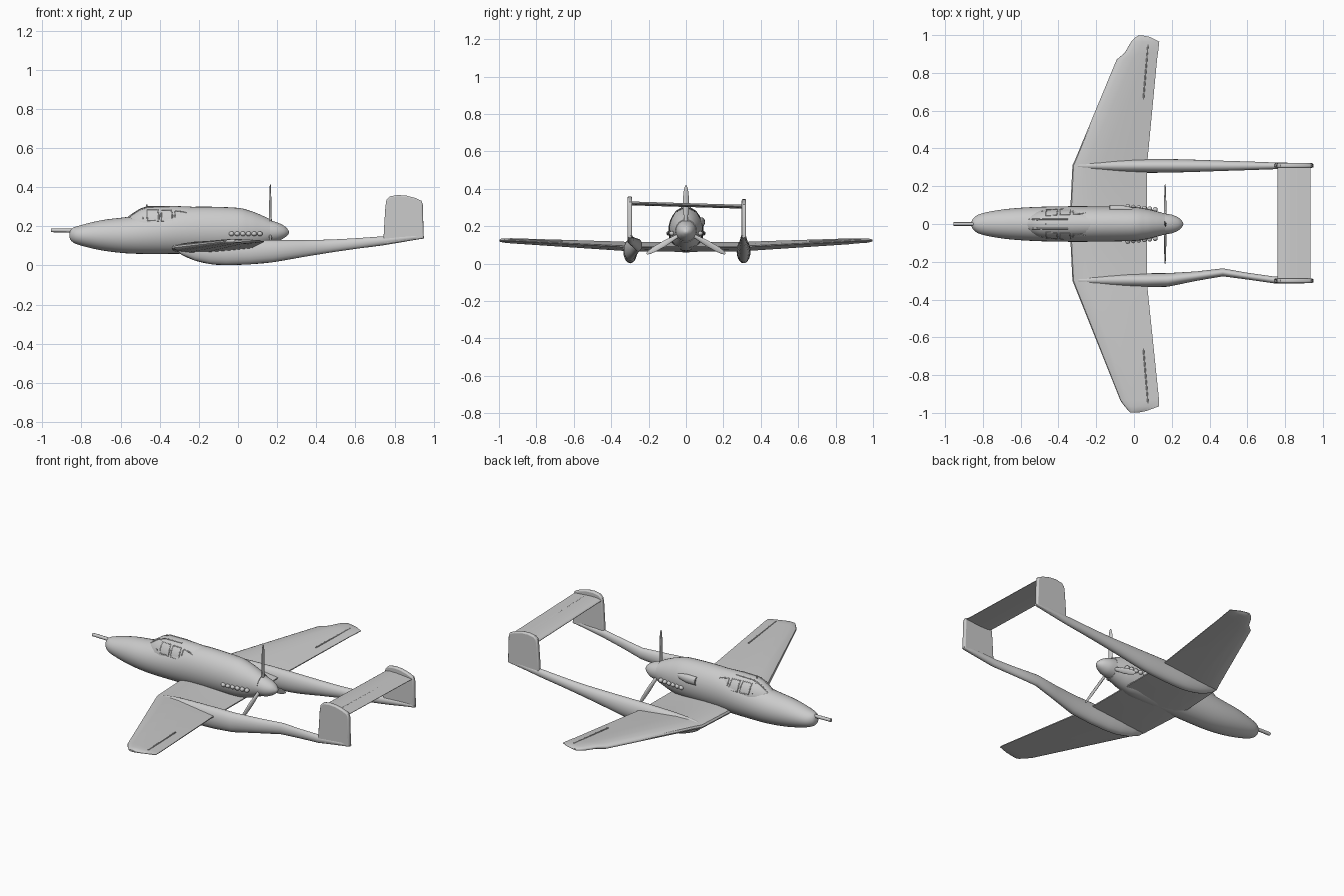
import bpy, bmesh, math
from mathutils import Vector, Matrix

if "Cube" in bpy.data.objects:
    bpy.data.objects.remove(bpy.data.objects["Cube"])


def finish(name, bm, angle=35):
    bmesh.ops.recalc_face_normals(bm, faces=bm.faces)
    me = bpy.data.meshes.new(name)
    bm.to_mesh(me)
    bm.free()
    ob = bpy.data.objects.new(name, me)
    bpy.context.collection.objects.link(ob)
    bpy.ops.object.select_all(action='DESELECT')
    ob.select_set(True)
    bpy.context.view_layer.objects.active = ob
    bpy.ops.object.shade_smooth_by_angle(angle=math.radians(angle))
    return ob


def loft(name, rings, angle=35):
    bm = bmesh.new()
    vs = [[bm.verts.new(p) for p in r] for r in rings]
    n = len(rings[0])
    for a, b in zip(vs, vs[1:]):
        for i in range(n):
            bm.faces.new((a[i], a[(i + 1) % n], b[(i + 1) % n], b[i]))
    bm.faces.new(vs[0])
    bm.faces.new(vs[-1][::-1])
    return finish(name, bm, angle)


def smooth(rows, steps=5):
    """Catmull-Rom interpolation of section rows."""
    out = []
    for i in range(len(rows) - 1):
        p = [rows[max(i - 1, 0)], rows[i], rows[i + 1], rows[min(i + 2, len(rows) - 1)]]
        for s in range(steps):
            t = s / steps
            out.append([0.5 * (2 * b + (c - a) * t + (2 * a - 5 * b + 4 * c - d) * t * t
                               + (3 * b - a - 3 * c + d) * t ** 3) for a, b, c, d in zip(*p)])
    return out + [list(rows[-1])]


def body(name, rows, n=32):
    """rows: x, centre y, half width, bottom z, top z."""
    rings = []
    for x, cy, w, lo, hi in rows:
        rings.append([(x, cy + w * math.cos(2 * math.pi * i / n),
                       (lo + hi) / 2 + (hi - lo) / 2 * math.sin(2 * math.pi * i / n)) for i in range(n)])
    return loft(name, rings, 50)


def tube(name, pts, r, closed=False):
    cu = bpy.data.curves.new(name, 'CURVE')
    cu.dimensions = '3D'
    cu.bevel_depth = r
    cu.bevel_resolution = 2
    cu.use_fill_caps = True
    sp = cu.splines.new('POLY')
    sp.points.add(len(pts) - 1)
    for q, p in zip(sp.points, pts):
        q.co = (*p, 1)
    sp.use_cyclic_u = closed
    ob = bpy.data.objects.new(name, cu)
    bpy.context.collection.objects.link(ob)
    return ob


def ellipsoid(name, loc, size):
    bm = bmesh.new()
    bmesh.ops.create_uvsphere(bm, u_segments=16, v_segments=10, radius=1,
                              matrix=Matrix.Translation(loc) @ Matrix.Diagonal((*size, 1)))
    return finish(name, bm, 60)


# fuselage, gun, spinner
body("fuselage", smooth([
    (-.862, 0, .004, .15, .16), (-.85, 0, .031, .124, .188), (-.806, 0, .056, .103, .205),
    (-.694, 0, .077, .077, .232), (-.566, 0, .088, .062, .248), (-.42, 0, .093, .059, .272),
    (-.25, 0, .094, .061, .299), (-.02, 0, .09, .068, .296), (.06, 0, .081, .08, .28),
    (.12, 0, .067, .098, .257), (.163, 0, .056, .115, .236)]))
tube("nose_gun", [(-.955, 0, .18), (-.8, 0, .178)], .01)
body("spinner", smooth([(.155, 0, .056, .117, .233), (.2, 0, .049, .124, .22), (.235, 0, .034, .14, .203),
                        (.255, 0, .015, .157, .184), (.261, 0, .002, .168, .172)]))

# canopy with window frames lying on its surface
canopy = [(-.575, .03, .24), (-.54, .055, .266), (-.5, .072, .291), (-.46, .079, .304),
          (-.35, .082, .305), (-.25, .079, .301), (-.18, .066, .296)]
body("canopy", [(x, 0, w, .4 - t, t) for x, w, t in canopy])


def canopy_y(x, z):
    for (x0, w0, t0), (x1, w1, t1) in zip(canopy, canopy[1:]):
        if x0 <= x <= x1:
            f = (x - x0) / (x1 - x0)
            w, h = w0 + (w1 - w0) * f, t0 + (t1 - t0) * f - .2
            return w * math.sqrt(max(0, 1 - ((z - .2) / h) ** 2))


windows = {
    "windscreen": [(-.555, .246), (-.51, .28), (-.48, .29), (-.485, .24)],
    "front_window": [(-.465, .285), (-.41, .285), (-.405, .255), (-.405, .228), (-.462, .23), (-.465, .255)],
    "rear_window": [(-.392, .284), (-.34, .283), (-.336, .255), (-.336, .227), (-.39, .228), (-.392, .255)],
    "tail_window": [(-.32, .28), (-.28, .275), (-.25, .265), (-.234, .252), (-.25, .238), (-.28, .229),
                    (-.32, .228), (-.323, .255)]}
for side in (-1, 1):
    for nm, pts in windows.items():
        tube(nm + "_frame", [(x, side * canopy_y(x, z), z) for x, z in pts], .0035, True)
    tube("roof_frame", [(x, side * .025, .2 + (t - .2) * math.sqrt(1 - (.025 / w) ** 2))
                        for x, w, t in canopy[1:5]], .003)
tube("canopy_mast", [(-.467, 0, .29), (-.467, 0, .311)], .004)

# exhaust stubs and side air intake
for side in (-1, 1):
    for i in range(6):
        x = -.033 + i * .029
        ellipsoid("exhaust_stub", (x, side * (.091 - i * .003), .162), (.0135, .014, .012))
scoop = [(-.125, .082, .024), (-.07, .082, .025), (-.02, .078, .017), (.02, .07, .006)]
body("air_intake", [(x, y, r * .75, .222 - r, .222 + r) for x, y, r in scoop], 20)
tube("intake_lip", [(-.126, .082 + .017 * math.cos(a * math.pi / 8), .222 + .023 * math.sin(a * math.pi / 8))
                    for a in range(16)], .003, True)

# propeller
for k in range(3):
    turn = Matrix.Translation((.165, 0, .174)) @ Matrix.Rotation(k * math.tau / 3, 4, 'X')
    rings = []
    for r, chord, th in [(.02, .009, .008), (.07, .011, .007), (.13, .016, .005), (.19, .015, .004),
                         (.225, .011, .003), (.243, .004, .002)]:
        spin = Matrix.Rotation(.35 - r, 4, 'Z')
        rings.append([turn @ spin @ Vector((th * math.cos(a * math.pi / 6), chord * math.sin(a * math.pi / 6), r))
                      for a in range(12)])
    loft("propeller_blade", rings, 50)

# wing, with uneven tips
airfoil = [(0, 0), (.015, .22), (.06, .36), (.18, .5), (.4, .5), (.7, .3), (1, .06),
           (1, -.06), (.7, -.3), (.4, -.48), (.18, -.48), (.06, -.34), (.015, -.2)]


def wing(name, stations):
    """stations: y, leading x, trailing x, z, thickness."""
    return loft(name, [[(a + (b - a) * u, y, z + v * t) for u, v in airfoil]
                       for y, a, b, z, t in stations], 40)


wing("wing", [(-.997, -.02, .03, .124, .01), (-.99, -.028, .065, .124, .018), (-.965, -.05, .133, .123, .024),
              (-.935, -.072, .133, .122, .028), (-.345, -.308, .072, .093, .05), (-.3, -.326, .07, .09, .05),
              (0, -.341, .07, .088, .052), (.31, -.326, .07, .09, .05), (.345, -.31, .072, .093, .05),
              (.87, -.092, .122, .119, .032), (.905, -.05, .127, .121, .028), (.965, -.015, .134, .123, .024),
              (.99, .01, .085, .124, .016), (.998, .025, .045, .124, .008)])
for side in (-1, 1):
    tube("aileron_hinge", [(.05, side * .66, .119), (.074, side * .95, .13)], .0035)

# tail booms; the -y boom is bent
profile = [(-.32, .006, .085, .1), (-.29, .017, .056, .112), (-.22, .028, .025, .122), (-.14, .034, .007, .126),
           (-.06, .037, .002, .128), (.06, .037, .006, .13), (.18, .036, .017, .13), (.33, .032, .043, .13),
           (.47, .027, .066, .132), (.6, .023, .085, .139), (.74, .018, .103, .149), (.9, .014, .13, .158),
           (.95, .009, .138, .15)]
body("tail_boom_far", smooth([(x, .308, w, lo, hi) for x, w, lo, hi in profile], 3), 20)
bend = [-.298] * 6 + [-.296, -.276, -.256, -.276, -.296, -.3, -.3]
body("tail_boom_near", [(x, y, w * (.78 if .3 < x < .7 else 1), lo, hi)
                        for (x, w, lo, hi), y in zip(profile, bend)], 20)

# fins
outline = [(.742, .108), (.746, .19), (.753, .3), (.758, .335), (.775, .353), (.815, .36), (.86, .357),
           (.905, .345), (.938, .33), (.944, .31), (.949, .138)]
for nm, y, drop in (("fin_near", -.3, 0), ("fin_far", .31, .015)):
    bm = bmesh.new()
    f = bm.faces.new([bm.verts.new((x, y - .012, z - (drop if z > .2 else 0))) for x, z in outline])
    ext = bmesh.ops.extrude_face_region(bm, geom=[f])
    bmesh.ops.translate(bm, vec=(0, .024, 0), verts=[v for v in ext["geom"] if isinstance(v, bmesh.types.BMVert)])
    ob = finish(nm, bm)
    mod = ob.modifiers.new("soft_edges", 'BEVEL')
    mod.width = .007
    mod.segments = 3
    mod.limit_method = 'ANGLE'
    mod.angle_limit = math.radians(50)

# tailplane, slightly lower at +y
wing("tailplane", [(-.3, .76, .935, .322, .021), (.31, .76, .935, .304, .021)])
tube("elevator_hinge", [(.862, -.29, .328), (.862, .3, .31)], .0025)
